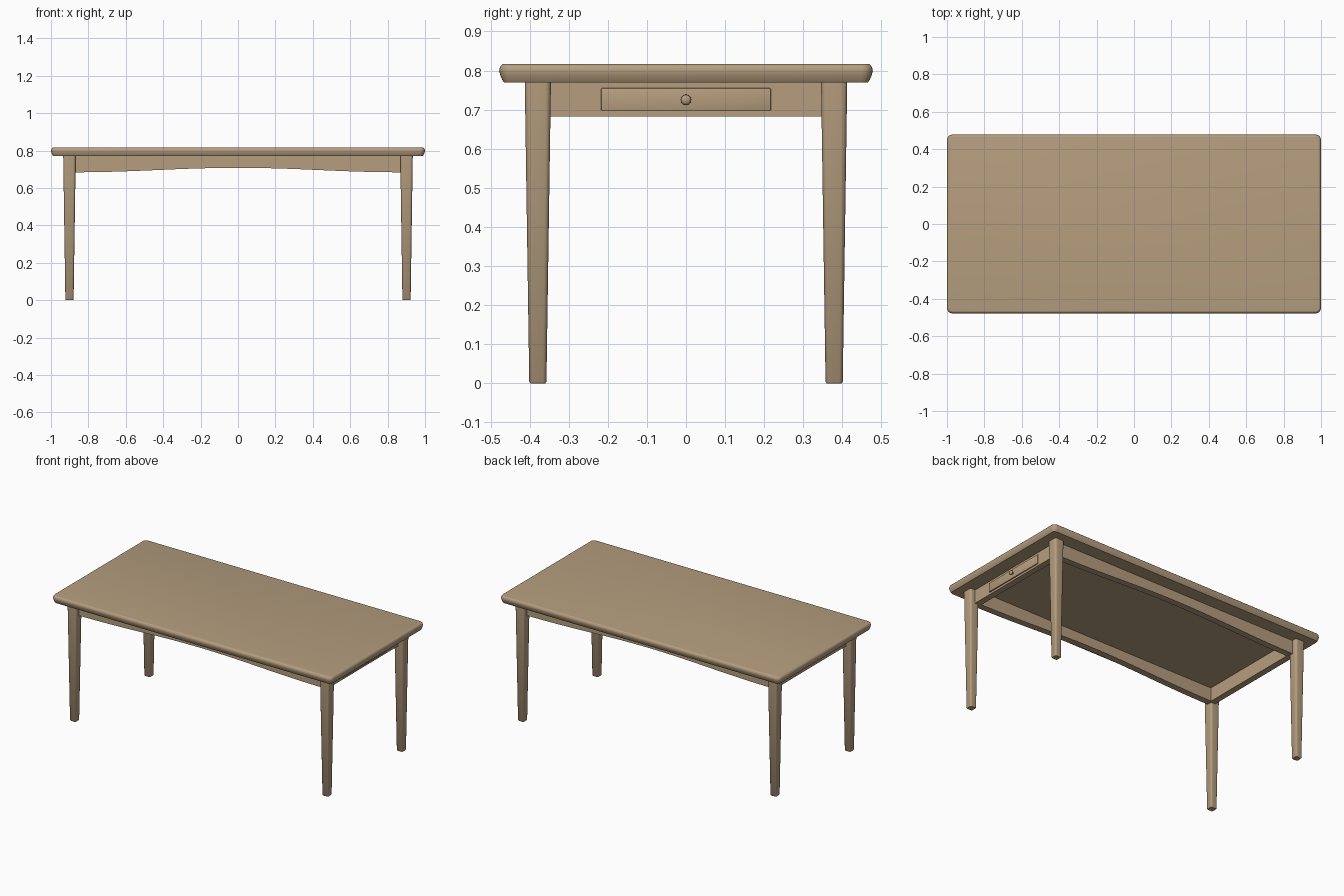
import bpy, bmesh, math

if "Cube" in bpy.data.objects:
    bpy.data.objects.remove(bpy.data.objects["Cube"])

wood = bpy.data.materials.new("wood")
wood.diffuse_color = (0.46, 0.34, 0.21, 1)
wood.use_nodes = True
wood.node_tree.nodes["Principled BSDF"].inputs["Base Color"].default_value = wood.diffuse_color


def finish(name, bm, angle=40):
    bmesh.ops.recalc_face_normals(bm, faces=bm.faces)
    me = bpy.data.meshes.new(name)
    bm.to_mesh(me)
    bm.free()
    me.materials.append(wood)
    ob = bpy.data.objects.new(name, me)
    bpy.context.collection.objects.link(ob)
    bpy.context.view_layer.objects.active = ob
    ob.select_set(True)
    bpy.ops.object.shade_smooth_by_angle(angle=math.radians(angle))
    ob.select_set(False)
    return ob


def loft(bm, rings):
    """Skin a stack of equal-length point rings and cap both ends."""
    vs = [[bm.verts.new(p) for p in ring] for ring in rings]
    n = len(vs[0])
    for a, b in zip(vs, vs[1:]):
        for i in range(n):
            j = (i + 1) % n
            bm.faces.new((a[i], a[j], b[j], b[i]))
    bm.faces.new(vs[0][::-1])
    bm.faces.new(vs[-1])


def rounded_rect(cx, cy, hx, hy, r, z, seg=5):
    pts = []
    for k, (sx, sy) in enumerate([(1, 1), (-1, 1), (-1, -1), (1, -1)]):
        for i in range(seg + 1):
            a = math.pi / 2 * (k + i / seg)
            pts.append((cx + sx * (hx - r) + r * math.cos(a),
                        cy + sy * (hy - r) + r * math.sin(a), z))
    return pts


def box(name, x0, x1, y0, y1, z0, z1, bevel=0):
    bm = bmesh.new()
    loft(bm, [[(x0, y0, z), (x1, y0, z), (x1, y1, z), (x0, y1, z)] for z in (z0, z1)])
    if bevel:
        bmesh.ops.bevel(bm, geom=bm.edges[:], offset=bevel, segments=2,
                        profile=0.5, affect='EDGES')
    return finish(name, bm)


# table top: rounded slab, edge profile as (inset, height)
edge = [(0.012, 0.770), (0.008, 0.776), (0.003, 0.788), (0.0, 0.799),
        (0.001, 0.806), (0.004, 0.812), (0.008, 0.816), (0.013, 0.817)]
bm = bmesh.new()
loft(bm, [rounded_rect(0, 0, 1.0 - i, 0.478 - i, 0.03 - i, z) for i, z in edge])
finish("table_top", bm)

# four tapered legs with rounded corners
for sx, xn in ((1, "right"), (-1, "left")):
    for sy, yn in ((1, "back"), (-1, "front")):
        bm = bmesh.new()
        loft(bm, [rounded_rect(sx * 0.901, sy * 0.379, h, h, r, z) for h, r, z in
                  ((0.019, 0.007, 0), (0.022, 0.010, 0.004), (0.0335, 0.014, 0.772))])
        finish(f"{yn}_{xn}_leg", bm)

# long aprons with a shallow arched lower edge
N = 32
for s, yn in ((1, "back"), (-1, "front")):
    profile = [(0.865, 0.772), (-0.865, 0.772)]
    for i in range(N + 1):
        x = -0.865 + 1.73 * i / N
        profile.append((x, 0.684 + 0.024 * (0.5 + 0.5 * math.cos(math.pi * x / 0.865))))
    bm = bmesh.new()
    loft(bm, [[(x, s * y, z) for x, z in profile] for y in (0.338, 0.380)])
    finish(f"{yn}_apron", bm)

# end aprons
for s, xn in ((1, "right"), (-1, "left")):
    xs = sorted((s * 0.860, s * 0.900))
    box(f"{xn}_apron", *xs, -0.380, 0.380, 0.683, 0.772)

# drawer front on the right end
box("drawer_front", 0.885, 0.907, -0.217, 0.217, 0.696, 0.755, 0.003)

# turned drawer knob, profile as (x, radius)
knob = [(0.904, 0.006), (0.913, 0.006), (0.917, 0.011), (0.921, 0.0135),
        (0.926, 0.012), (0.929, 0.007), (0.930, 0.002)]
bm = bmesh.new()
loft(bm, [[(x, r * math.cos(math.tau * i / 24), 0.725 + r * math.sin(math.tau * i / 24))
           for i in range(24)] for x, r in knob])
finish("drawer_knob", bm, 50)
